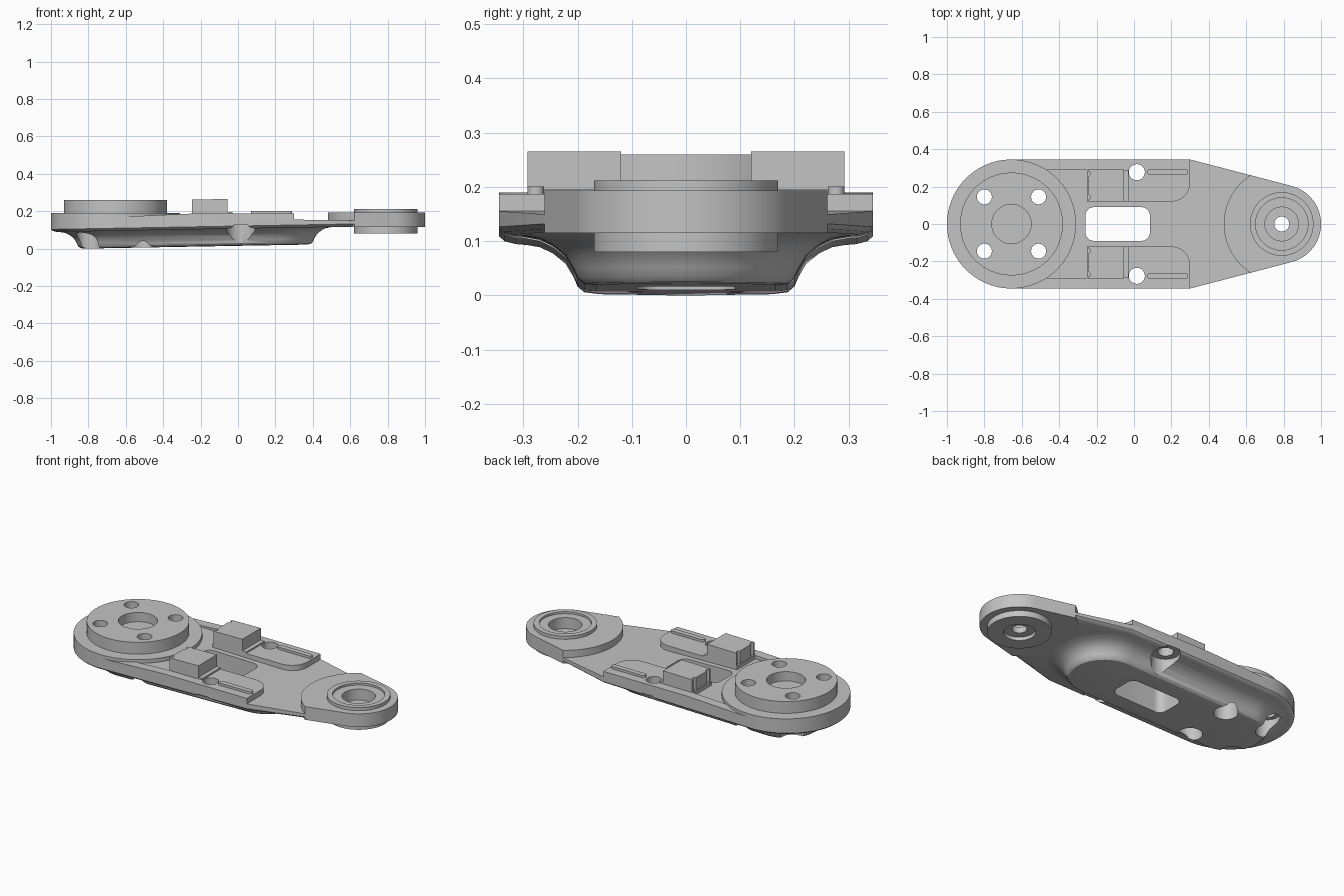
import bpy, bmesh
from math import cos, sin, radians

if "Cube" in bpy.data.objects:
    bpy.data.objects.remove(bpy.data.objects["Cube"])

GREY = (0.55, 0.55, 0.55, 1)
metal = bpy.data.materials.new("light grey metal")
metal.use_nodes = True
metal.diffuse_color = GREY
metal.node_tree.nodes["Principled BSDF"].inputs["Base Color"].default_value = GREY

HUB, TIP, EDGE = -0.655, 0.79, 0.345   # big end, small end, half width


# Outlines all run anticlockwise
def arc(cx, cy, r, a0, a1, n=32):
    angles = [radians(a0 + (a1 - a0) * i / n) for i in range(n + 1)]
    return [(cx + r * cos(a), cy + r * sin(a)) for a in angles]


def circle(cx, cy, r, n=64):
    return arc(cx, cy, r, 0, 360, n)[:-1]


def box(x0, x1, y0, y1):
    return [(x0, y0), (x1, y0), (x1, y1), (x0, y1)]


def round_box(x0, x1, y0, y1, r):
    return (arc(x1 - r, y1 - r, r, 0, 90, 8) + arc(x0 + r, y1 - r, r, 90, 180, 8)
            + arc(x0 + r, y0 + r, r, 180, 270, 8) + arc(x1 - r, y0 + r, r, 270, 360, 8))


def mirrored(outline, s):
    return outline if s > 0 else [(x, -y) for x, y in reversed(outline)]


def loft(name, rings):
    """Skin a rising stack of (outline, height) rings; height may depend on x."""
    bm = bmesh.new()
    loops = []
    for outline, z in rings:
        height = z if callable(z) else (lambda x, z=z: z)
        loops.append([bm.verts.new((x, y, height(x))) for x, y in outline])
    n = len(loops[0])
    for low, high in zip(loops, loops[1:]):
        for i in range(n):
            j = (i + 1) % n
            bm.faces.new((low[i], low[j], high[j], high[i]))
    bm.faces.new(loops[0][::-1])
    bm.faces.new(loops[-1])
    bm.normal_update()
    mesh = bpy.data.meshes.new(name)
    bm.to_mesh(mesh)
    bm.free()
    mesh.materials.append(metal)
    obj = bpy.data.objects.new(name, mesh)
    bpy.context.collection.objects.link(obj)
    return obj


def prism(name, outline, z0, z1):
    return loft(name, [(outline, z0), (outline, z1)])


def tilt(z):
    return lambda x: z + 0.018 * (x + 0.82)


def plate_top(x):
    return 0.171 - 0.018 * (x + 0.58)


def plate_outline(inset):
    w = EDGE - inset
    return (arc(HUB, 0, w, 90, 270, 48) + [(0.3, -w)]
            + arc(TIP, 0, 0.21 - inset, -75.3, 75.3) + [(0.3, w)])


def stadium(r):
    return arc(HUB, 0, r, 90, 270) + arc(0.2, 0, r, -90, 90)


# Main plate with a rounded lower rim, and the flared belly below it
plate = loft("main_plate", [
    (plate_outline(0.03), tilt(0.092)), (plate_outline(0.01), tilt(0.097)),
    (plate_outline(0), tilt(0.106)), (plate_outline(0), plate_top)])
profile = [(0.165, 0), (0.188, 0.003), (0.2, 0.013), (0.207, 0.03), (0.222, 0.055),
           (0.245, 0.074), (0.27, 0.086), (0.31, 0.093), (0.31, 0.12)]
belly = loft("belly", [(stadium(r), tilt(z)) for r, z in profile])

# Big end
hub_step = prism("hub_step", circle(HUB, 0, EDGE, 96), 0.125, 0.19)
hub_disc = prism("hub_disc", circle(HUB, 0, 0.275), 0.18, 0.26)

# Small end
tip_step = prism("tip_step", arc(TIP, 0, 0.31, 122.7, 237.3)
                 + arc(TIP, 0, 0.21, -75.3, 75.3), 0.115, 0.193)
tip_collar = prism("tip_collar", circle(TIP, 0, 0.17), 0.08, 0.212)
parts = [plate, belly, hub_step, hub_disc, tip_step, tip_collar]

# Side pads, ramps, clamp blocks and ribs
for side, s in (("left", 1), ("right", -1)):
    pad = [(-0.25, EDGE), (-0.25, 0.12)] + arc(0.2, 0.22, 0.1, -90, 0, 12) + [(0.3, EDGE)]
    parts.append(prism(side + "_pad", mirrored(pad, s), 0.14, 0.187))
    ramp = mirrored(box(-0.58, -0.25, 0.29, EDGE), s)
    parts.append(loft(side + "_ramp",
                      [(ramp, 0.15), (ramp, lambda x: 0.172 + 0.045 * (x + 0.58))]))
    base = mirrored(box(-0.245, -0.03, 0.12, 0.29), s)
    parts.append(prism(side + "_block_base", base, 0.16, 0.196))
    block = mirrored(box(-0.245, -0.055, 0.12, 0.292), s)
    parts.append(loft(side + "_block",
                      [(block, 0.18), (block, lambda x: 0.265 + 0.015 * (x + 0.055))]))
    rib = mirrored(round_box(0.07, 0.29, 0.262, 0.292, 0.014), s)
    parts.append(prism(side + "_rib", rib, 0.17, 0.201))

# Cutters: slot, bores and counterbores
cutters = [
    prism("slot_cut", round_box(-0.26, 0.085, -0.09, 0.09, 0.045), -0.1, 0.4),
    prism("hub_recess_cut", circle(HUB, 0, 0.105), 0.205, 0.4),
    prism("tip_rim_cut", circle(TIP, 0, 0.14), 0.2, 0.4),
    prism("tip_recess_cut", circle(TIP, 0, 0.09), 0.135, 0.4),
    prism("tip_bore_cut", circle(TIP, 0, 0.04, 32), -0.1, 0.4),
    prism("tip_under_cut", circle(TIP, 0, 0.085), -0.1, 0.1)]
for s in (-1, 1):
    for dx in (-0.145, 0.145):
        cutters.append(prism("bolt_cut", circle(HUB + dx, s * 0.145, 0.04, 32), -0.1, 0.4))
        cutters.append(prism("counterbore_cut", circle(HUB + dx, s * 0.145, 0.065, 32),
                             -0.1, 0.11))
    cutters.append(prism("side_hole_cut", circle(0.015, s * 0.277, 0.043, 32), -0.1, 0.4))
    cutters.append(prism("side_counterbore_cut", circle(0.015, s * 0.277, 0.078, 48),
                         -0.1, 0.126))
    for y in (0.143, 0.268):
        cutters.append(prism("notch_cut", circle(-0.247, s * y, 0.014, 16), 0.188, 0.4))
for cutter in cutters:
    cutter.hide_render = True
    cutter.display_type = "WIRE"


def overlaps(a, b):
    def span(o, k):
        values = [v.co[k] for v in o.data.vertices]
        return min(values), max(values)
    return all(span(a, k)[0] < span(b, k)[1] and span(b, k)[0] < span(a, k)[1]
               for k in range(3))


for part in parts:
    bpy.context.view_layer.objects.active = part
    for cutter in cutters:
        if overlaps(part, cutter):
            mod = part.modifiers.new("cut", "BOOLEAN")
            mod.operation, mod.solver, mod.object = "DIFFERENCE", "EXACT", cutter
            bpy.ops.object.modifier_apply(modifier=mod.name)
for cutter in cutters:
    cutter.hide_set(True)

# Smooth the curved walls, keep the machined edges
bpy.ops.object.select_all(action="DESELECT")
for part in parts:
    part.select_set(True)
bpy.context.view_layer.objects.active = plate
bpy.ops.object.shade_smooth_by_angle(angle=radians(30))
